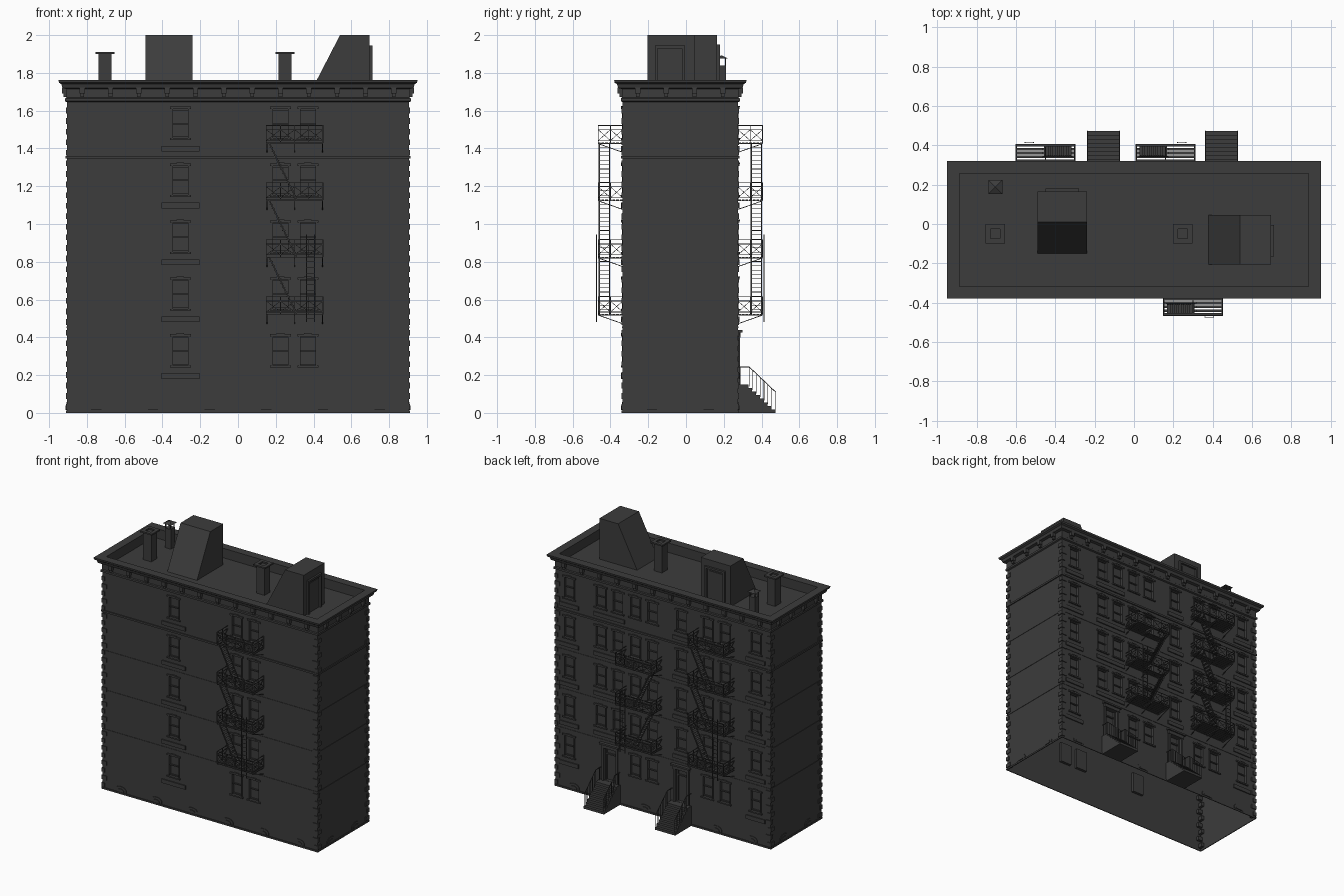
import bpy, bmesh
from mathutils import Vector, Matrix

if "Cube" in bpy.data.objects:
    bpy.data.objects.remove(bpy.data.objects["Cube"])

HX, HY, YC = 0.905, 0.305, -0.03          # wall half sizes and centre
PITCH = 0.301                             # storey height
mat = bpy.data.materials.new("dark_grey")
mat.diffuse_color = (0.045, 0.045, 0.045, 1)
mat.use_nodes = True
mat.node_tree.nodes["Principled BSDF"].inputs["Base Color"].default_value = mat.diffuse_color


def box(bm, x0, x1, y0, y1, z0, z1):
    c = Vector(((x0 + x1) / 2, (y0 + y1) / 2, (z0 + z1) / 2))
    m = Matrix.Translation(c) @ Matrix.Diagonal((abs(x1 - x0), abs(y1 - y0), abs(z1 - z0), 1))
    bmesh.ops.create_cube(bm, size=1, matrix=m)


def wall_box(bm, s, u0, u1, d0, d1, z0, z1):
    """Box on the front (s=-1) or back (s=1) wall; d is distance outwards."""
    box(bm, u0, u1, YC + s * (HY + d0), YC + s * (HY + d1), z0, z1)


def bar(bm, a, b, w=0.004):
    v = b - a
    m = Matrix.Translation((a + b) / 2) @ v.to_track_quat('Z', 'Y').to_matrix().to_4x4()
    bmesh.ops.create_cube(bm, size=1, matrix=m @ Matrix.Diagonal((w, w, v.length, 1)))


def loft(bm, profile, caps=False):
    """Sweep (offset, z) points around the building's rectangle."""
    rings = [[bm.verts.new((sx * (HX + o), YC + sy * (HY + o), z))
              for sx, sy in ((-1, -1), (1, -1), (1, 1), (-1, 1))] for o, z in profile]
    for a, b in zip(rings, rings[1:]):
        for i in range(4):
            j = (i + 1) % 4
            bm.faces.new((a[i], a[j], b[j], b[i]))
    if caps:
        bm.faces.new(rings[0][::-1])
        bm.faces.new(rings[-1])


def prism(bm, pts, vec):
    f = bm.faces.new([bm.verts.new(p) for p in pts])
    r = bmesh.ops.extrude_face_region(bm, geom=[f])
    bmesh.ops.translate(bm, verts=[v for v in r["geom"] if isinstance(v, bmesh.types.BMVert)], vec=vec)
    bmesh.ops.recalc_face_normals(bm, faces=bm.faces)


def finish(bm, name):
    me = bpy.data.meshes.new(name)
    bm.to_mesh(me)
    bm.free()
    me.materials.append(mat)
    ob = bpy.data.objects.new(name, me)
    bpy.context.collection.objects.link(ob)
    return ob


# Window layout: (side, x, floor)
wins = [(-1, x, f) for f in range(5) for x in (-0.305, 0.225, 0.37)]
for f in range(5):
    xs = [0.79, 0.235, 0.09, -0.375, -0.52, -0.78] + ([0.525, 0.38, -0.155] if f else [])
    wins += [(1, x, f) for x in xs]
doors = (0.445, -0.155)

# Walls, cornice, parapet and roof deck in one lofted shell
bm = bmesh.new()
loft(bm, [(0, 0), (0, 1.645), (0.01, 1.65), (0.01, 1.665), (0.004, 1.67), (0.004, 1.715),
          (0.024, 1.72), (0.03, 1.74), (0.043, 1.748), (0.045, 1.762), (-0.018, 1.762),
          (-0.018, 1.69)], caps=True)
walls = finish(bm, "walls")

# Niches for windows and doors
bm = bmesh.new()
for s, x, f in wins:
    z = 0.25 + f * PITCH
    wall_box(bm, s, x - 0.047, x + 0.047, -0.02, 0.05, z, z + 0.155)
for x in doors:
    wall_box(bm, 1, x - 0.05, x + 0.05, -0.025, 0.05, 0.152, 0.40)
cutter = finish(bm, "niche_cutter")
cutter.hide_render = True
mod = walls.modifiers.new("niches", 'BOOLEAN')
mod.operation, mod.solver, mod.object = 'DIFFERENCE', 'EXACT', cutter
bpy.context.view_layer.objects.active = walls
bpy.ops.object.modifier_apply(modifier=mod.name)
bpy.data.objects.remove(cutter)
bm = bmesh.new()                          # the shell is open underneath
bm.from_mesh(walls.data)
low = [f for f in bm.faces if all(v.co.z < 1e-4 for v in f.verts)]
bmesh.ops.delete(bm, geom=low, context='FACES')
bm.to_mesh(walls.data)
bm.free()

# Window frames, lintels and sills
bm = bmesh.new()
for s, x, f in wins:
    z = 0.25 + f * PITCH
    wall_box(bm, s, x - 0.055, x + 0.055, 0, 0.008, z + 0.155, z + 0.167)
    wall_box(bm, s, x - 0.02, x + 0.02, 0, 0.01, z + 0.165, z + 0.172)
    wall_box(bm, s, x - 0.055, x + 0.055, 0, 0.01, z - 0.01, z)
    for k in (-1, 1):
        wall_box(bm, s, x + k * 0.047, x + k * 0.039, -0.019, 0.003, z, z + 0.155)
    for h in (0, 0.074, 0.147):
        wall_box(bm, s, x - 0.04, x + 0.04, -0.019, -0.01, z + h, z + h + 0.008)
finish(bm, "window_frames")

# Ledges below the windows without fire escapes
bm = bmesh.new()
for f in range(5):
    z = 0.18 + f * PITCH
    ledges = [(-1, -0.305, 0.1), (1, 0.79, 0.08), (1, -0.78, 0.08)]
    ledges += [(1, 0.4525, 0.13), (1, -0.155, 0.07)] if f else []
    for s, x, w in ledges:
        wall_box(bm, s, x - w, x + w, 0, 0.008, z, z + 0.03)
finish(bm, "ledges")

# Storey bands and plinth
bm = bmesh.new()
for z, p, h in ((0, 0.006, 0.012), (0.45, 0.003, 0.008), (0.75, 0.003, 0.008),
                (1.05, 0.003, 0.008), (1.347, 0.008, 0.014)):
    loft(bm, [(0, z), (p, z), (p, z + h), (0, z + h)])
finish(bm, "storey_bands")

# Corner quoins
bm = bmesh.new()
for sx in (-1, 1):
    for sy in (-1, 1):
        for i in range(29):
            z, a = 0.018 + i * 0.056, 0.028 + 0.016 * (i % 2)
            b = 0.072 - a
            x, y = sx * (HX + 0.006), YC + sy * (HY + 0.006)
            box(bm, x, x - sx * a, y, y - sy * b, z, z + 0.03)
finish(bm, "quoins")

# Cornice brackets
bm = bmesh.new()
for s in (-1, 1):
    for i in range(12):
        x = -0.825 + i * 0.15
        wall_box(bm, s, x - 0.014, x + 0.014, 0.003, 0.028, 1.69, 1.722)
        wall_box(bm, s, x - 0.01, x + 0.01, 0.003, 0.018, 1.672, 1.69)
    for y in (-0.255, -0.105, 0.045, 0.195):
        box(bm, s * HX, s * (HX + 0.028), y - 0.014, y + 0.014, 1.69, 1.722)
        box(bm, s * HX, s * (HX + 0.018), y - 0.01, y + 0.01, 1.672, 1.69)
finish(bm, "cornice_brackets")

# Arched basement vents
ARCH = [(-0.045, 0.015), (0.045, 0.015), (0.045, 0.035), (0.032, 0.05), (0.012, 0.057),
        (-0.012, 0.057), (-0.032, 0.05), (-0.045, 0.035)]
bm = bmesh.new()
for s in (-1, 1):
    for k, w, d in ((1, 0, 0.004), (0.6, 0.0, 0.008)):
        for x in (-0.75, -0.45, -0.15, 0.15, 0.45, 0.75):
            if s < 0 or x not in (-0.15, 0.45):
                prism(bm, [(x + u * k, YC + s * HY, 0.015 + (z - 0.015) * k) for u, z in ARCH], (0, s * d, 0))
        for y in (-0.18, 0.12):
            prism(bm, [(s * HX, y + u * k, 0.015 + (z - 0.015) * k) for u, z in ARCH], (s * d, 0, 0))
finish(bm, "basement_vents")

# Entrance stoops, railings and door surrounds
Y0 = YC + HY
for n, x in enumerate(doors):
    prof = [(Y0, 0), (Y0, 0.15), (Y0 + 0.055, 0.15)]
    for i in range(7):
        y, z = Y0 + 0.055 + i * 0.0205, 0.15 - (i + 1) * 0.15 / 8
        prof += [(y, z), (y + 0.0205, z)]
    prof.append((prof[-1][0], 0))
    bm = bmesh.new()
    prism(bm, [(x - 0.085, y, z) for y, z in prof], (0.17, 0, 0))
    finish(bm, f"stoop_{n}")
    bm = bmesh.new()
    for k in (-0.08, 0.08):
        P = lambda y, z: Vector((x + k, Y0 + y, z))
        bar(bm, P(0, 0.243), P(0.06, 0.243))
        bar(bm, P(0.06, 0.243), P(0.2, 0.11))
        for i in range(8):
            y = 0.06 + i * 0.0195
            bar(bm, P(y, 0.14 - i * 0.0187), P(y, 0.243 - i * 0.0185), 0.003)
        bar(bm, P(0.015, 0.15), P(0.015, 0.243), 0.003)
    finish(bm, f"stoop_railing_{n}")
    bm = bmesh.new()
    for k in (-1, 1):
        wall_box(bm, 1, x + k * 0.05, x + k * 0.066, 0, 0.01, 0.15, 0.405)
        wall_box(bm, 1, x + k * 0.05, x + k * 0.04, -0.025, -0.012, 0.152, 0.40)
    wall_box(bm, 1, x - 0.07, x + 0.07, 0, 0.014, 0.40, 0.425)
    wall_box(bm, 1, x - 0.08, x + 0.08, 0, 0.024, 0.425, 0.438)
    wall_box(bm, 1, x - 0.04, x + 0.04, -0.025, -0.014, 0.345, 0.355)
    finish(bm, f"door_surround_{n}")


def fire_escape(name, u0, s, flip, count):
    """Slatted platforms with crossed railings, flights and a drop ladder."""
    bm = bmesh.new()
    P = lambda t, d, z: Vector((u0 + (0.3 - t if flip else t), YC + s * (HY + d), z))
    for f in range(count):
        z = 0.522 + f * 0.3025
        for i in range(7):
            d = 0.008 + i * 0.0195
            t0 = 0.165 if f and 0.055 < d < 0.125 else 0
            a, b = P(t0, d - 0.007, z - 0.002), P(0.3, d + 0.007, z + 0.002)
            box(bm, a.x, b.x, a.y, b.y, a.z, b.z)
        for t in (0.003, 0.15, 0.297):
            bar(bm, P(t, 0, z - 0.004), P(t, 0.13, z - 0.004), 0.005)
            bar(bm, P(t, 0, z - 0.05), P(t, 0.128, z - 0.005))
        # railing: four outer panels, two at each end
        e = [(0, 0, 0, 0.065), (0, 0.065, 0, 0.13), (0.3, 0, 0.3, 0.065), (0.3, 0.065, 0.3, 0.13)]
        e += [(i * 0.075, 0.13, (i + 1) * 0.075, 0.13) for i in range(4)]
        for t0, d0, t1, d1 in e:
            for h in (0.012, 0.07, 0.092):
                bar(bm, P(t0, d0, z + h), P(t1, d1, z + h), 0.0035)
            bar(bm, P(t0, d0, z), P(t0, d0, z + 0.092))
            bar(bm, P(t1, d1, z), P(t1, d1, z + 0.092))
            bar(bm, P(t0, d0, z + 0.012), P(t1, d1, z + 0.07), 0.0025)
            bar(bm, P(t0, d0, z + 0.07), P(t1, d1, z + 0.012), 0.0025)
        if f:
            for d in (0.07, 0.125):
                bar(bm, P(0.015, d, z), P(0.16, d, z - 0.3), 0.007)
            for i in range(1, 13):
                a = P(0.015 + 0.145 * i / 13, 0.07, z - 0.3 * i / 13)
                b = P(0, 0.125, 0)
                box(bm, a.x - 0.009, a.x + 0.009, a.y, b.y, a.z - 0.0015, a.z + 0.0015)
    for t in (0.212, 0.255):
        bar(bm, P(t, 0.139, 0.48), P(t, 0.139, 0.945), 0.005)
    for i in range(15):
        bar(bm, P(0.212, 0.139, 0.5 + i * 0.03), P(0.255, 0.139, 0.5 + i * 0.03), 0.003)
    finish(bm, name)


fire_escape("fire_escape_front", 0.15, -1, False, 4)
fire_escape("fire_escape_back_a", -0.60, 1, True, 4)
fire_escape("fire_escape_back_b", 0.01, 1, False, 3)

# Sloped roof stairheads with door frames
bm = bmesh.new()
prism(bm, [(-0.49, y, z) for y, z in ((-0.15, 1.69), (0.165, 1.69), (0.165, 2), (0.01, 2))], (0.25, 0, 0))
for x0, x1, z0, z1 in ((-0.45, -0.435, 1.69, 1.95), (-0.295, -0.28, 1.69, 1.95), (-0.45, -0.28, 1.935, 1.95)):
    box(bm, x0, x1, 0.165, 0.18, z0, z1)
box(bm, -0.42, -0.31, 0.165, 0.17, 1.79, 1.92)
finish(bm, "stairhead_left")
bm = bmesh.new()
prism(bm, [(x, -0.205, z) for x, z in ((0.38, 1.69), (0.697, 1.69), (0.697, 2), (0.54, 2))], (0, 0.25, 0))
for y0, y1, z0, z1 in ((-0.165, -0.15, 1.69, 1.945), (-0.02, -0.005, 1.69, 1.945), (-0.165, -0.005, 1.93, 1.945)):
    box(bm, 0.697, 0.711, y0, y1, z0, z1)
box(bm, 0.697, 0.702, -0.135, -0.035, 1.79, 1.915)
finish(bm, "stairhead_right")

# Chimneys with open caps, and a small hooded flue
for n, x in enumerate((-0.705, 0.248)):
    bm = bmesh.new()
    box(bm, x - 0.034, x + 0.034, -0.084, -0.016, 1.69, 1.9)
    for k in (-1, 1):
        box(bm, x + k * 0.05, x + k * 0.024, -0.1, 0, 1.9, 1.911)
        box(bm, x - 0.024, x + 0.024, -0.05 + k * 0.05, -0.05 + k * 0.024, 1.9, 1.911)
    finish(bm, f"chimney_{n}")
bm = bmesh.new()
box(bm, -0.73, -0.68, 0.163, 0.213, 1.69, 1.84)
for k in (-1, 1):
    for j in (-1, 1):
        bar(bm, Vector((-0.705 + k * 0.021, 0.188 + j * 0.021, 1.84)), Vector((-0.705 + k * 0.021, 0.188 + j * 0.021, 1.875)), 0.006)
bmesh.ops.create_cone(bm, cap_ends=True, segments=4, radius1=0.05, radius2=0, depth=0.018,
                      matrix=Matrix.Translation((-0.705, 0.188, 1.884)) @ Matrix.Rotation(0.7854, 4, 'Z'))
finish(bm, "hooded_flue")
